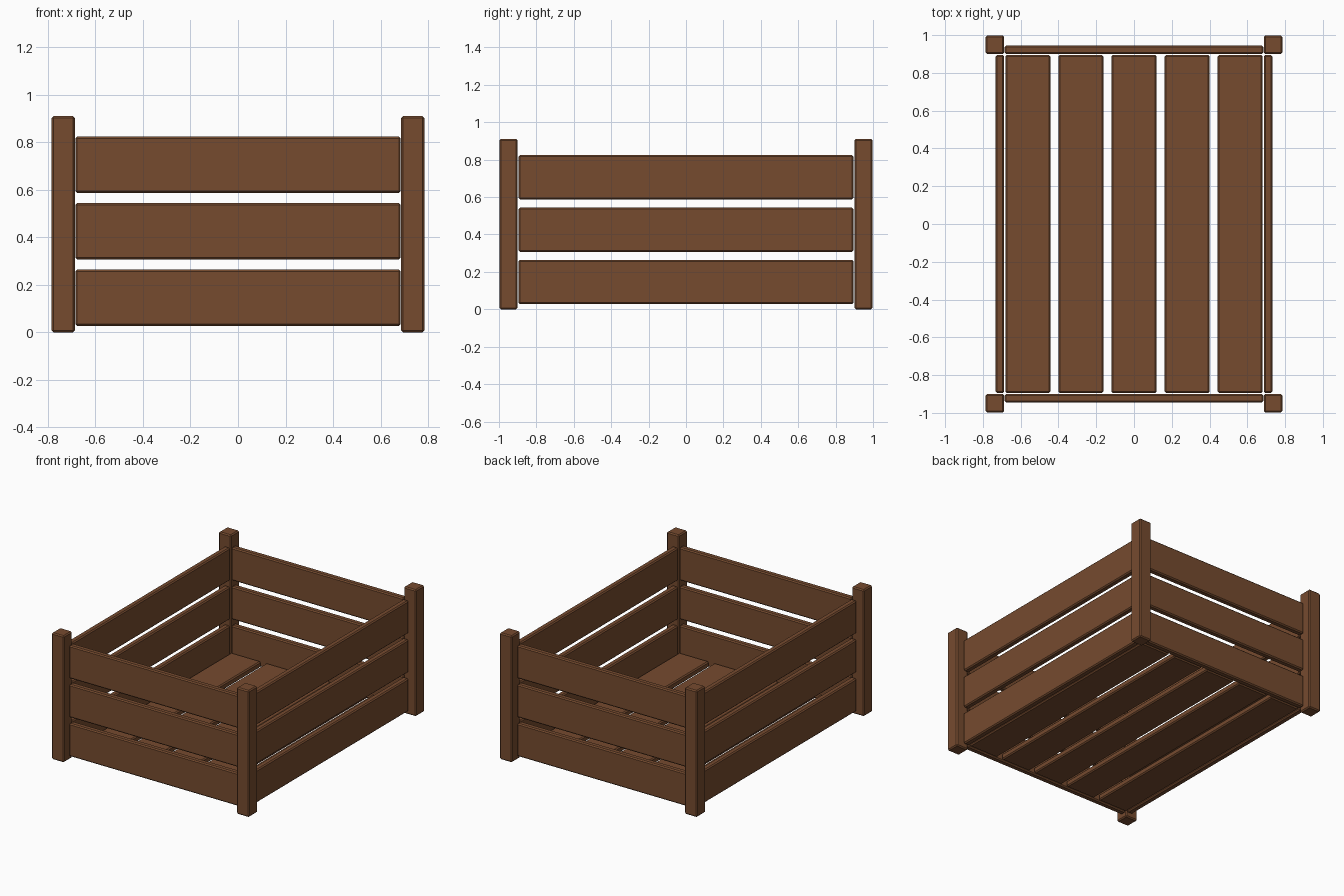
import bpy

if "Cube" in bpy.data.objects:
    bpy.data.objects.remove(bpy.data.objects["Cube"])

wood = bpy.data.materials.new("brown_wood")
wood.diffuse_color = (0.18, 0.07, 0.028, 1)
wood.use_nodes = True
wood.node_tree.nodes["Principled BSDF"].inputs["Base Color"].default_value = wood.diffuse_color


def board(name, centre, size, bevel=0.008):
    """Chamfered wooden box with flat faces."""
    bpy.ops.mesh.primitive_cube_add(size=1, location=centre)
    ob = bpy.context.object
    ob.name = name
    ob.scale = size
    bpy.ops.object.transform_apply(location=False, rotation=False, scale=True)
    mod = ob.modifiers.new("chamfer", "BEVEL")
    mod.width = bevel
    mod.segments = 1
    ob.data.materials.append(wood)
    return ob


# Corner posts
for y, end in ((-1, "front"), (1, "back")):
    for x, side in ((-1, "left"), (1, "right")):
        board(f"{end}_{side}_post", (x * 0.736, y * 0.949, 0.455), (0.098, 0.098, 0.91))

# Three slats on every wall
for i in range(3):
    z = 0.146 + i * 0.28
    for s, end, side in ((-1, "front", "left"), (1, "back", "right")):
        board(f"{end}_slat_{i + 1}", (0, s * 0.922, z), (1.37, 0.044, 0.237))
        board(f"{side}_slat_{i + 1}", (s * 0.71, 0, z), (0.044, 1.79, 0.237))

# Floor planks
for i in range(5):
    board(f"floor_plank_{i + 1}", ((i - 2) * 0.281, 0, 0.051), (0.238, 1.79, 0.044))
